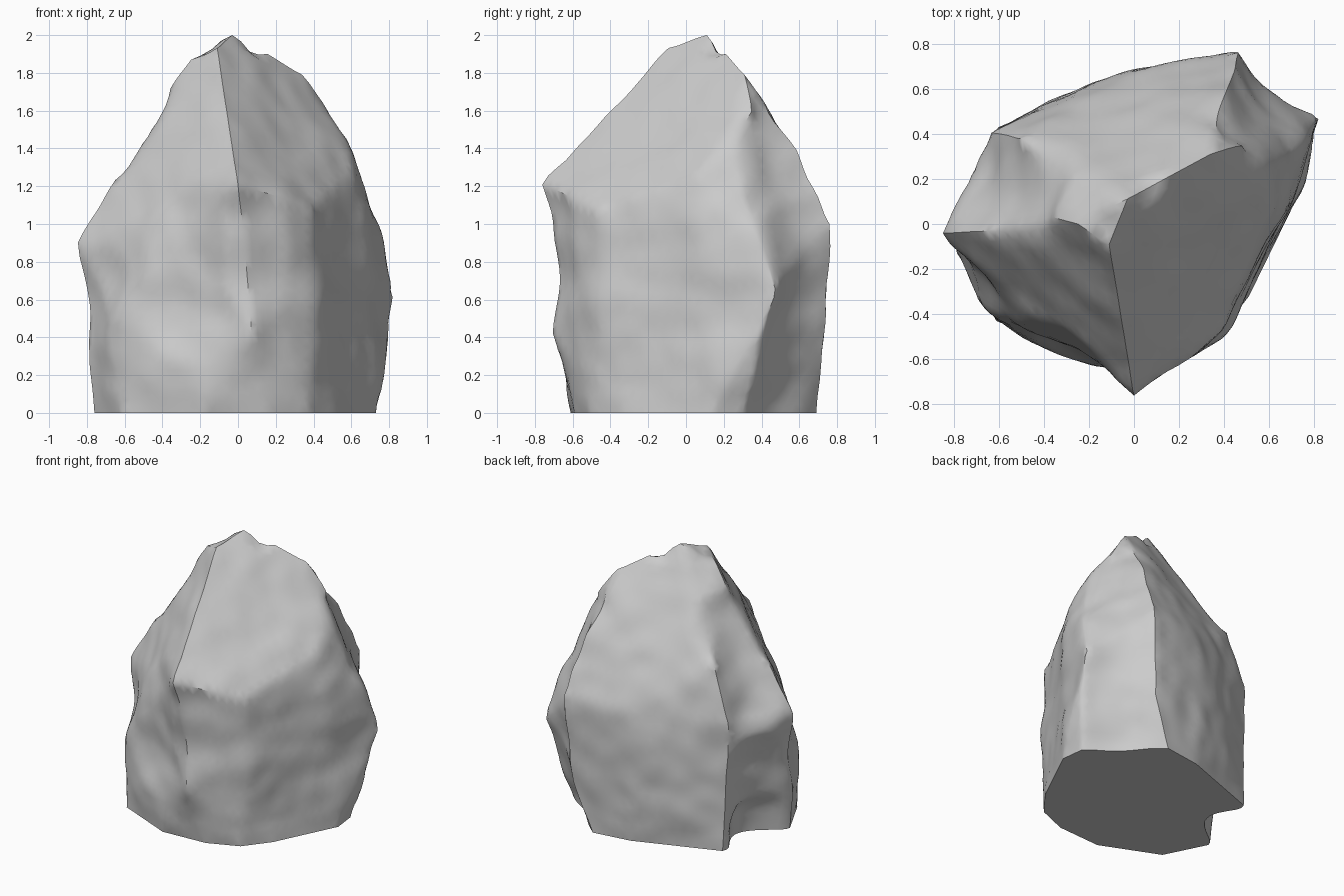
import bpy, bmesh
from mathutils import Vector, noise

if "Cube" in bpy.data.objects:
    bpy.data.objects.remove(bpy.data.objects["Cube"])

# Corner points of the chiselled rock, by zone
base = [(.37, -.50), (.51, -.32), (.73, .13), (.71, .30), (.47, .52), (.28, .69), (0, .65),
        (-.60, .43), (-.76, -.13), (-.61, -.43), (-.19, -.61), (.15, -.59)]
lower = [(.07, -.70, .42), (.41, -.48, .55), (.79, .36, .35), (.84, .49, .65), (.62, .61, .6),
         (.42, .73, .35), (-.08, .67, .5), (-.63, .41, .6), (-.79, -.13, .25), (-.69, -.36, .45)]
middle = [(0, -.77, 1.21), (.38, -.47, 1.08), (.66, .05, 1.0), (.73, .35, 1.0), (.47, .77, 1.0),
          (0, .68, .95), (-.63, .40, .95), (-.84, -.04, .9), (-.44, -.48, .85)]
upper = [(.61, .05, 1.28), (.60, .22, 1.41), (.5, .36, 1.6), (.43, .6, 1.39), (-.51, .38, 1.33),
         (-.66, -.03, 1.24), (-.49, -.02, 1.43), (-.36, .03, 1.72), (-.3, .25, 1.6),
         (.34, .31, 1.79)]
crown = [(-.03, .11, 2), (-.11, -.09, 1.93), (-.25, .0, 1.87), (.12, .19, 1.89)]

# Hollows: path, radius, push vector
hollows = [
    ([(-.70, .15, -.2), (-.71, .15, .15)], .26, (.16, -.01, 0)),                # left groove foot
    ([(-.71, .16, .15), (-.73, .2, .55)], .28, (.08, -.01, 0)),                 # left groove
    ([(-.66, .20, 1.05), (-.45, .16, 1.5)], .27, (.05, -.01, -.04)),            # left shoulder
    ([(.03, -.74, .72), (.03, -.74, .95)], .3, (0, .06, 0)),                    # under the nose
    ([(-.22, -.62, .6), (-.2, -.62, .9)], .36, (.02, .07, 0)),                  # front overhang
    ([(.62, .58, .1), (.62, .60, 1.0)], .27, (-.04, -.045, 0)),                 # back right face
    ([(.55, .48, 1.1), (.5, .5, 1.5)], .24, (-.04, -.03, 0)),
    ([(-.78, -.2, .6), (-.75, -.22, .65)], .26, (.03, .02, 0)),                 # left waist
    ([(.07, .17, 1.94), (.08, .18, 1.94)], .09, (0, 0, -.035)),                 # crown notches
    ([(-.16, -.02, 1.93), (-.16, .02, 1.93)], .09, (0, 0, -.015)),
]


def hollow_push(p):
    # Each axis takes the strongest hollow, so overlaps blend instead of adding up
    best = Vector()
    for (a, b), radius, push in hollows:
        a, b = Vector(a), Vector(b)
        ab = b - a
        t = max(0, min(1, (p - a).dot(ab) / ab.length_squared))
        d = (p - a - ab * t).length / radius
        if d < 1:
            w = Vector(push) * (1 - d * d) ** 1.5
            for i in range(3):
                if abs(w[i]) > abs(best[i]):
                    best[i] = w[i]
    return best


# Faceted hull
bm = bmesh.new()
for p in [(x, y, 0) for x, y in base] + lower + middle + upper + crown:
    bm.verts.new(p)
bmesh.ops.convex_hull(bm, input=bm.verts)
loose = [v for v in bm.verts if not v.link_faces]
bmesh.ops.delete(bm, geom=loose, context='VERTS')

# Even subdivision of the facets
for limit in (.4, .25, .15, .1, .07):
    edges = [e for e in bm.edges if e.calc_length() > limit]
    bmesh.ops.subdivide_edges(bm, edges=edges, cuts=1)
    bmesh.ops.triangulate(bm, faces=bm.faces[:])

# Soften the shallow edges, keep the sharp ridges
bm.normal_update()
soft = [v for v in bm.verts if v.co.z > 1e-4
        and all(e.calc_face_angle(0) < .6 for e in v.link_edges)]
for i in range(3):
    bmesh.ops.smooth_vert(bm, verts=soft, factor=.5,
                          use_axis_x=True, use_axis_y=True, use_axis_z=True)

# Carve hollows and chip the surface, keeping the underside flat
bm.normal_update()
for v in bm.verts:
    flat = v.co.z < 1e-4
    p = v.co.copy()
    n = noise.noise(p * 2.6) * .02 + noise.noise(p * 6 + Vector((5, 2, 1))) * .012
    move = hollow_push(p)
    if flat:
        move.z = 0
    else:
        move += v.normal * n * min(1, p.z / .15)
    v.co = p + move
    v.co.z = min(max(v.co.z, 0), 2)
bmesh.ops.recalc_face_normals(bm, faces=bm.faces[:])

mesh = bpy.data.meshes.new("rock")
bm.to_mesh(mesh)
bm.free()
rock = bpy.data.objects.new("rock", mesh)
bpy.context.collection.objects.link(rock)
bpy.context.view_layer.objects.active = rock
rock.select_set(True)
bpy.ops.object.shade_smooth_by_angle(angle=.7)
